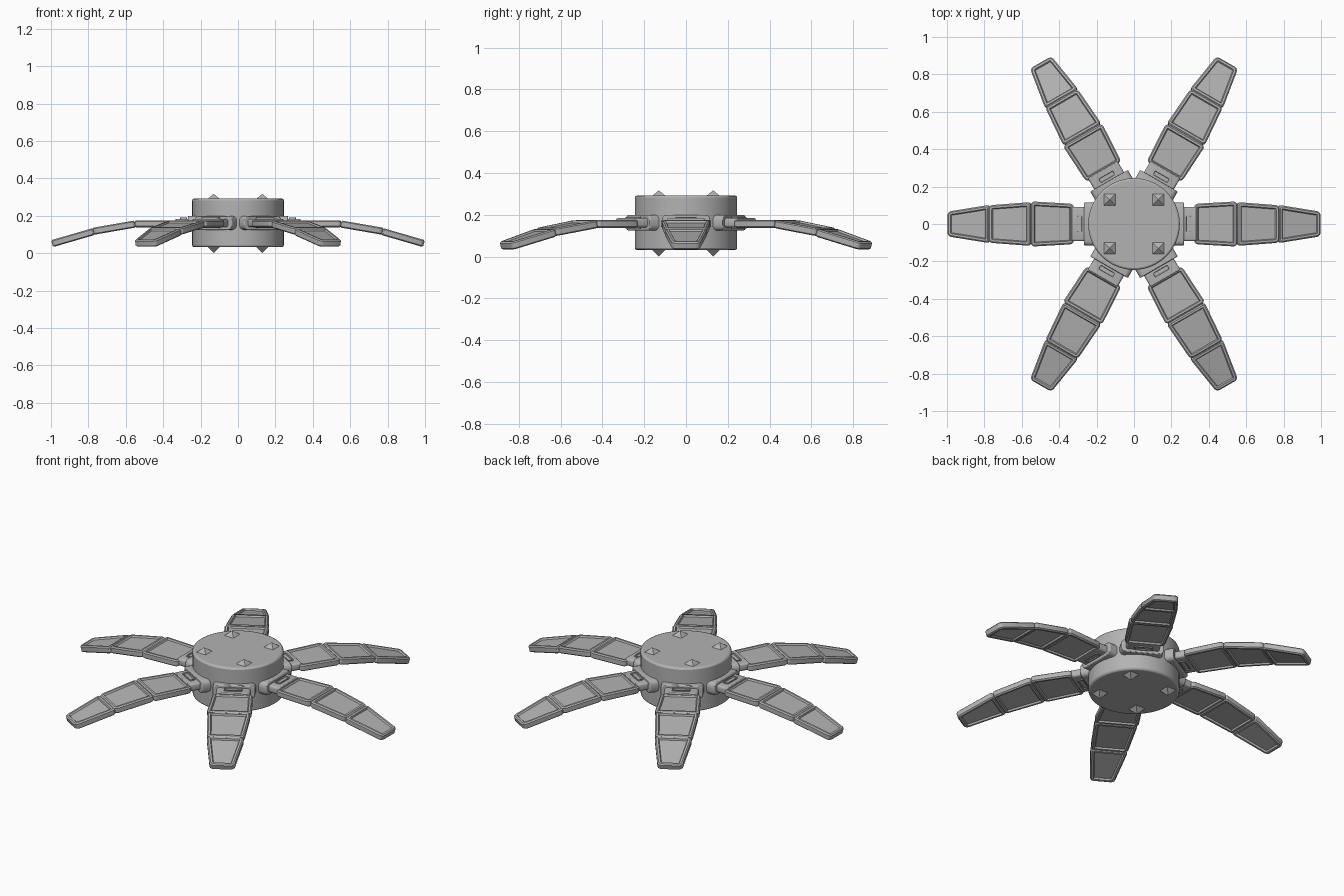
import bpy, bmesh
from math import radians, hypot, atan2
from mathutils import Matrix

cube = bpy.data.objects.get("Cube")
if cube:
    bpy.data.objects.remove(cube)

grey = bpy.data.materials.new("grey")
grey.use_nodes = True
grey.diffuse_color = (0.45, 0.45, 0.45, 1)
grey.node_tree.nodes["Principled BSDF"].inputs["Base Color"].default_value = (0.45, 0.45, 0.45, 1)

MID = 0.162  # height of the body's middle


def finish(name, bm, matrix=None, bevel=0, smooth=True):
    bmesh.ops.recalc_face_normals(bm, faces=bm.faces)
    mesh = bpy.data.meshes.new(name)
    bm.to_mesh(mesh)
    bm.free()
    mesh.materials.append(grey)
    obj = bpy.data.objects.new(name, mesh)
    bpy.context.collection.objects.link(obj)
    if matrix:
        obj.matrix_world = matrix
    if bevel:
        mod = obj.modifiers.new("Bevel", "BEVEL")
        mod.width, mod.segments = bevel, 2
        mod.limit_method, mod.angle_limit = "ANGLE", radians(40)
    if smooth:
        bpy.ops.object.select_all(action="DESELECT")
        obj.select_set(True)
        bpy.context.view_layer.objects.active = obj
        bpy.ops.object.shade_smooth_by_angle(angle=radians(30))
    return obj


def prism(points, thickness, corner, axis):
    """Plate from a flat outline, thick along one axis, with rounded outline corners."""
    bm = bmesh.new()
    half = thickness / 2
    place = (lambda p, s: (p[0], p[1], s)) if axis == "z" else (lambda p, s: (s, p[0], p[1]))
    base = bm.faces.new([bm.verts.new(place(p, -half)) for p in points])
    new = bmesh.ops.extrude_face_region(bm, geom=[base])["geom"]
    shift = (0, 0, thickness) if axis == "z" else (thickness, 0, 0)
    bmesh.ops.translate(bm, vec=shift, verts=[v for v in new if isinstance(v, bmesh.types.BMVert)])
    bmesh.ops.recalc_face_normals(bm, faces=bm.faces)
    k = 2 if axis == "z" else 0
    across = [e for e in bm.edges if abs(e.verts[0].co[k] - e.verts[1].co[k]) > half]
    bmesh.ops.bevel(bm, geom=across, offset=corner, segments=3, profile=0.5, affect="EDGES")
    return bm


def panel(name, x0, z0, x1, z1, w0, w1, spin):
    """Tapered frame with a sunken middle on both sides."""
    length = hypot(x1 - x0, z1 - z0)
    bm = prism([(0, -w0), (length, -w1), (length, w1), (0, w0)], 0.026, 0.02, "z")
    bm.normal_update()
    for sign in (1, -1):
        cap = max(bm.faces, key=lambda f: f.normal.z * sign * f.calc_area())
        for width, depth in ((0.007, 0.006), (0.011, 0), (0.005, -0.009)):
            bmesh.ops.inset_region(bm, faces=[cap], thickness=width, depth=depth)
    tilt = Matrix.Rotation(-atan2(z1 - z0, x1 - x0), 4, "Y")
    finish(name, bm, spin @ Matrix.Translation((x0, 0, z0)) @ tilt)


def box(name, x0, x1, half_width, half_height, spin, corner, bevel):
    """Rounded plate facing outward along an arm."""
    w, h = half_width, half_height
    bm = prism([(-w, -h), (w, -h), (w, h), (-w, h)], x1 - x0, corner, "x")
    return finish(name, bm, spin @ Matrix.Translation(((x0 + x1) / 2, 0, MID)), bevel)


# Round body
bm = bmesh.new()
bmesh.ops.create_cone(bm, cap_ends=True, segments=64, radius1=0.245, radius2=0.245, depth=0.26)
finish("body", bm, Matrix.Translation((0, 0, MID)), bevel=0.01)

# Pyramid studs on the top and underside
for side, base, tip in (("top", 0.29, 0.317), ("bottom", 0.034, 0)):
    for x in (-0.13, 0.13):
        for y in (-0.13, 0.13):
            bm = bmesh.new()
            ring = [bm.verts.new((x + a * 0.033, y + b * 0.033, base))
                    for a, b in ((-1, -1), (1, -1), (1, 1), (-1, 1))]
            apex = bm.verts.new((x, y, tip))
            bm.faces.new(ring)
            for i in range(4):
                bm.faces.new((ring[i], ring[(i + 1) % 4], apex))
            finish(side + "_stud", bm, smooth=False)

# Six drooping arms
for i in range(6):
    spin = Matrix.Rotation(radians(60 * i), 4, "Z")
    box("arm_mount", 0.2, 0.267, 0.116, 0.038, spin, 0.025, 0.005)
    box("arm_link", 0.25, 0.335, 0.092, 0.022, spin, 0.012, 0.004)
    # Raised loop on both sides of the link
    for z in (MID + 0.022, MID - 0.022):
        bm = prism([(-0.018, -0.05), (0.018, -0.05), (0.018, 0.05), (-0.018, 0.05)],
                   0.012, 0.01, "z")
        bm.normal_update()
        sign = 1 if z > MID else -1
        cap = max(bm.faces, key=lambda f: f.normal.z * sign * f.calc_area())
        for width, depth in ((0.006, 0), (0.002, -0.005)):
            bmesh.ops.inset_region(bm, faces=[cap], thickness=width, depth=depth)
        finish("link_loop", bm, spin @ Matrix.Translation((0.291, 0, z)))
    panel("inner_panel", 0.322, 0.157, 0.552, 0.157, 0.108, 0.121, spin)
    panel("middle_panel", 0.55, 0.156, 0.775, 0.117, 0.117, 0.1, spin)
    panel("outer_panel", 0.77, 0.116, 0.994, 0.051, 0.102, 0.066, spin)
